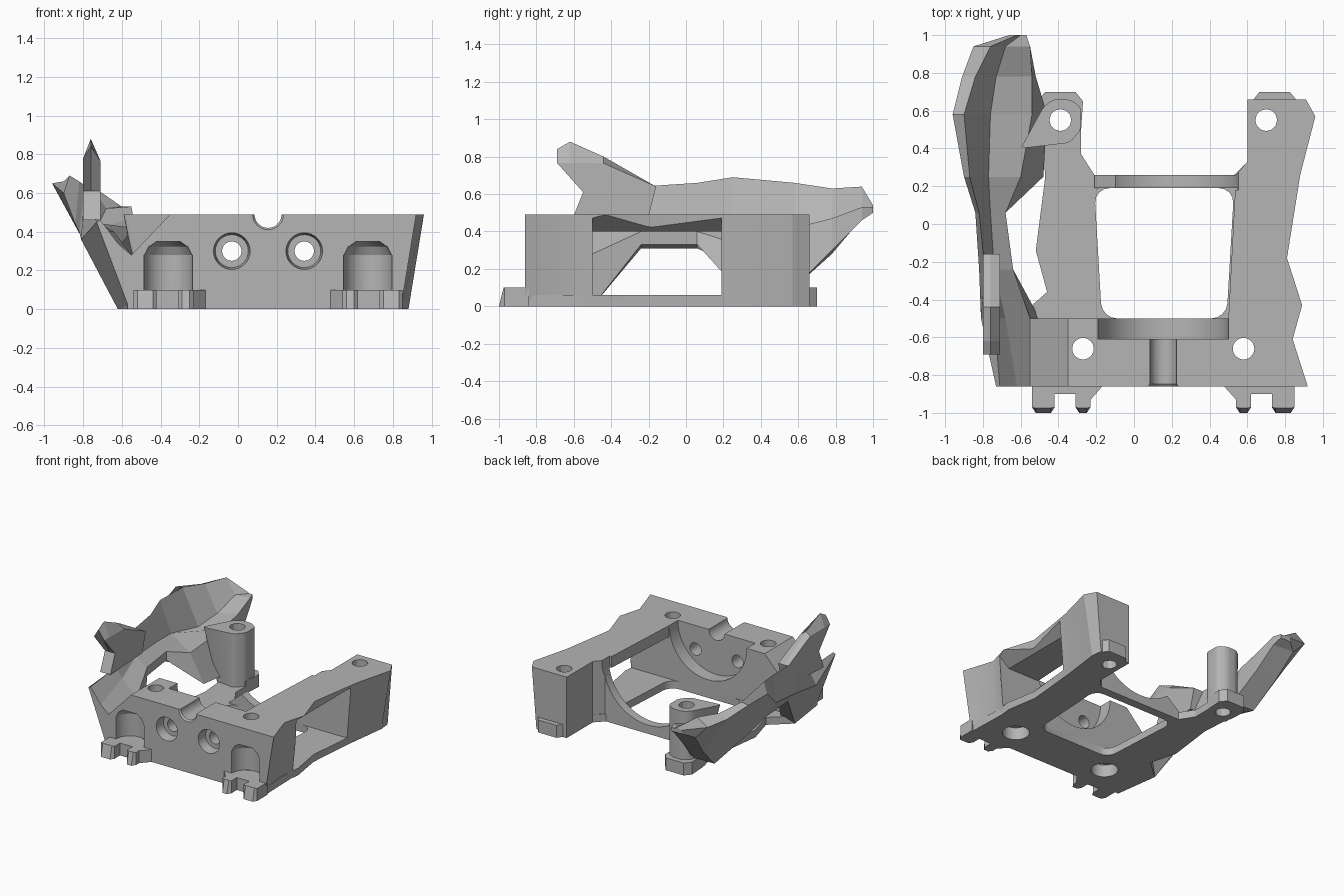
import bpy, bmesh
from mathutils import Matrix, Vector

old = bpy.data.objects.get("Cube")
if old:
    bpy.data.objects.remove(old, do_unlink=True)

grey = bpy.data.materials.new("plain grey")
grey.use_nodes = True
COLOUR = (.46, .46, .46, 1)
grey.diffuse_color = COLOUR
for node in grey.node_tree.nodes:
    if node.type == 'BSDF_PRINCIPLED':
        node.inputs["Base Color"].default_value = COLOUR


def finish(name, bm):
    bmesh.ops.recalc_face_normals(bm, faces=bm.faces[:])
    mesh = bpy.data.meshes.new(name)
    bm.to_mesh(mesh)
    bm.free()
    mesh.materials.append(grey)
    obj = bpy.data.objects.new(name, mesh)
    bpy.context.scene.collection.objects.link(obj)
    return obj


def loft(name, rings, rounding=0):
    """Skin a list of equal point rings and cap both ends."""
    bm = bmesh.new()
    rows = [[bm.verts.new(p) for p in ring] for ring in rings]
    count = len(rows[0])
    for low, high in zip(rows, rows[1:]):
        for i in range(count):
            j = (i + 1) % count
            bm.faces.new((low[i], low[j], high[j], high[i]))
    bm.faces.new(rows[0])
    bm.faces.new(rows[-1])
    if rounding:
        edges = [bm.edges.get((a, b)) for a, b in zip(rows[0], rows[-1])]
        bmesh.ops.bevel(bm, geom=edges, offset=rounding, segments=4,
                        profile=.5, affect='EDGES')
    return finish(name, bm)


def prism(name, outline, start, end, axis='z', end_outline=None, rounding=0):
    """Extrude an outline along an axis, optionally to a second outline."""
    place = {'y': lambda a, b, h: (a, h, b),
             'z': lambda a, b, h: (a, b, h)}[axis]
    rings = [[place(a, b, start) for a, b in outline],
             [place(a, b, end) for a, b in (end_outline or outline)]]
    return loft(name, rings, rounding)


def cylinder(name, base, length, r1, r2=None, axis='z', sides=32):
    """Cylinder or cone starting at base and running along +axis."""
    direction = Vector((0, 1, 0)) if axis == 'y' else Vector((0, 0, 1))
    turn = direction.to_track_quat('Z', 'Y').to_matrix().to_4x4()
    middle = Vector(base) + direction * length / 2
    bm = bmesh.new()
    bmesh.ops.create_cone(bm, cap_ends=True, segments=sides, radius1=r1,
                          radius2=r1 if r2 is None else r2, depth=length,
                          matrix=Matrix.Translation(middle) @ turn)
    return finish(name, bm)


FRONT, WALL, TOP, FLOOR = -.86, -.5, .49, .06
MID = .155

# Floor plate
plate = prism("floor_plate", [
    (-.57, FRONT), (.84, FRONT), (.83, WALL), (.8, -.18), (.84, .26),
    (.87, .65), (.6, .65), (.6, .33), (.53, .26), (-.21, .26), (-.28, .37),
    (-.28, .65), (-.5, .65), (-.47, .25), (-.52, -.14), (-.46, -.36),
    (-.62, WALL)], 0, FLOOR)

# Front mounting block with sloped left shoulder
block = prism("front_block", [(-.55, 0), (.7, 0), (.7, TOP), (-.35, TOP),
                              (-.55, .28)], FRONT, WALL, 'y')

# Right rail, leaning outwards with a wavy outer side
inner_edge = [(.6, .66), (.6, .33), (.54, .26), (.5, WALL), (.5, FRONT)]
rail = prism("right_rail", [
    (.84, FRONT), (.82, -.61), (.84, -.43), (.8, -.18), (.84, .26),
    (.88, .57), (.87, .66)] + inner_edge, 0, TOP, end_outline=[
    (.92, FRONT), (.84, -.61), (.89, -.43), (.81, -.18), (.88, .26),
    (.96, .57), (.91, .66)] + inner_edge)

# Rear cross bar with bearing arch
bar = prism("rear_bar", [(-.21, 0), (.6, 0), (.6, TOP), (.3, TOP), (-.21, .07)],
            .19, .26, 'y')

# Left rear post
column = [(-.34, .43), (-.28, .5), (-.28, .62), (-.34, .66), (-.43, .66),
          (-.48, .62)]
post = prism("left_rear_post", [(-.5, .45)] + column, 0, TOP,
             end_outline=[(-.6, .4)] + column, rounding=.025)

# Rear feet
feet = []
for side, x in (("left", -.39), ("right", .745)):
    feet.append(prism(side + "_rear_foot", [
        (x - .11, .5), (x + .11, .5), (x + .12, .65), (x + .08, .7),
        (x - .08, .7), (x - .12, .65)], 0, .1))

# Forked clips along the front, with chamfered tips
fork = [(-.21, -.84), (-.13, -.93), (-.13, -.97), (-.11, -1), (-.07, -1),
        (-.05, -.97), (-.05, -.9), (.06, -.9), (.06, -.97), (.08, -1),
        (.16, -1), (.18, -.97), (.18, -.84)]
for side, x, flip in (("left", -.36, -1), ("right", .67, 1)):
    base = [(x + flip * a, b) for a, b in fork]
    prism(side + "_front_clip", base, 0, .1,
          end_outline=[(a, max(b, -.975)) for a, b in base])

# Flared side blade: outer foot, outer edge, crest, crotch, lip, inner foot
stations = [
    (-.86, (-.56, 0), (-.73, .45), (-.71, .46), (-.62, .34), (-.55, .28), (-.5, 0)),
    (-.5, (-.62, 0), (-.81, .36), (-.74, .47), (-.68, .4), (-.55, .28), (-.5, 0)),
    (-.24, (-.74, .31), (-.82, .4), (-.79, .64), (-.74, .46), (-.64, .4), (-.64, .33)),
    (.06, (-.76, .31), (-.84, .44), (-.82, .66), (-.76, .46), (-.68, .4), (-.68, .33)),
    (.25, (-.72, .22), (-.9, .6), (-.87, .69), (-.77, .45), (-.6, .34), (-.48, .12)),
    (.58, (-.66, .1), (-.96, .65), (-.9, .66), (-.76, .38), (-.54, .42), (-.46, .1)),
    (.78, (-.7, .28), (-.91, .6), (-.84, .63), (-.73, .42), (-.54, .47), (-.52, .3)),
    (.94, (-.74, .47), (-.85, .58), (-.76, .64), (-.68, .52), (-.55, .53), (-.55, .46)),
    (1, (-.66, .5), (-.66, .53), (-.62, .54), (-.6, .53), (-.57, .53), (-.57, .5))]
loft("side_blade", [[(x, s[0], z) for x, z in s[1:]] for s in stations])

# Forward leaning horn on the blade, thickest in the middle of its ridge
horn = [(-.69, .84), (-.62, .88), (-.44, .8), (-.16, .64), (-.2, .48),
        (-.61, .46), (-.55, .61)]
loft("blade_horn", [[(x, y, min(z, limit - y * .01)) for y, z in horn]
                    for x, limit in ((-.8, .77), (-.76, 1), (-.71, .76))])

# Cutters for the body
cutters = []


def cut(obj):
    cutters.append(obj)


cut(prism("floor_opening", [(-.21, .19), (.53, .19), (.49, WALL), (-.17, WALL)],
          -.1, FLOOR + .01, rounding=.08))
cut(prism("side_window", [(.45, FLOOR), (1.1, FLOOR), (1.1, .66), (.78, .4),
                          (.45, .4)], WALL, .19, 'y'))
cut(cylinder("motor_recess", (MID, -.61, TOP), .2, .345, axis='y', sides=64))
cut(cylinder("bearing_arch", (MID, .18, .47), .1, .4, axis='y', sides=64))
cut(cylinder("shaft_groove", (MID, -.9, TOP), .5, .07, axis='y'))
cut(cylinder("groove_flare", (MID, -.88, TOP), .04, .095, .065, axis='y'))
for x in (MID - .187, MID + .187):
    cut(cylinder("motor_screw_hole", (x, -.95, .3), .6, .05, axis='y'))
    cut(cylinder("motor_screw_seat", (x, -.95, .3), .17, .105, .085, axis='y'))
for x in (-.27, .58):
    cut(cylinder("front_bolt_hole", (x, -.66, -.1), .8, .057))
    cut(cylinder("front_bolt_seat", (x, -.66, -.1), .2, .1))
for x in (-.39, .7):
    cut(cylinder("rear_bolt_hole", (x, .55, -.1), .8, .058, sides=12))
for x in (-.36, .67):
    cut(cylinder("alcove", (x, FRONT, .1), .18, .125))
    cut(cylinder("alcove_shoulder", (x, FRONT, .275), .05, .125, .1))
    cut(cylinder("alcove_dome", (x, FRONT, .32), .03, .103, .06))

# Cut one body at a time, with only the cutters that reach it
bodies = [plate, block, rail, bar, post] + feet


def bounds(obj):
    points = [v.co for v in obj.data.vertices]
    return [(min(p[i] for p in points), max(p[i] for p in points)) for i in range(3)]


for body in bodies:
    box = bounds(body)
    for cutter in cutters:
        reach = bounds(cutter)
        if all(a[0] < b[1] and b[0] < a[1] for a, b in zip(box, reach)):
            mod = body.modifiers.new(cutter.name, 'BOOLEAN')
            mod.operation, mod.solver, mod.object = 'DIFFERENCE', 'EXACT', cutter
    bpy.context.view_layer.update()
    bpy.ops.object.select_all(action='DESELECT')
    bpy.context.view_layer.objects.active = body
    body.select_set(True)
    for mod in list(body.modifiers):
        bpy.ops.object.modifier_apply(modifier=mod.name)
    bpy.ops.object.shade_smooth_by_angle(angle=.5)

for cutter in cutters:
    bpy.data.objects.remove(cutter, do_unlink=True)
